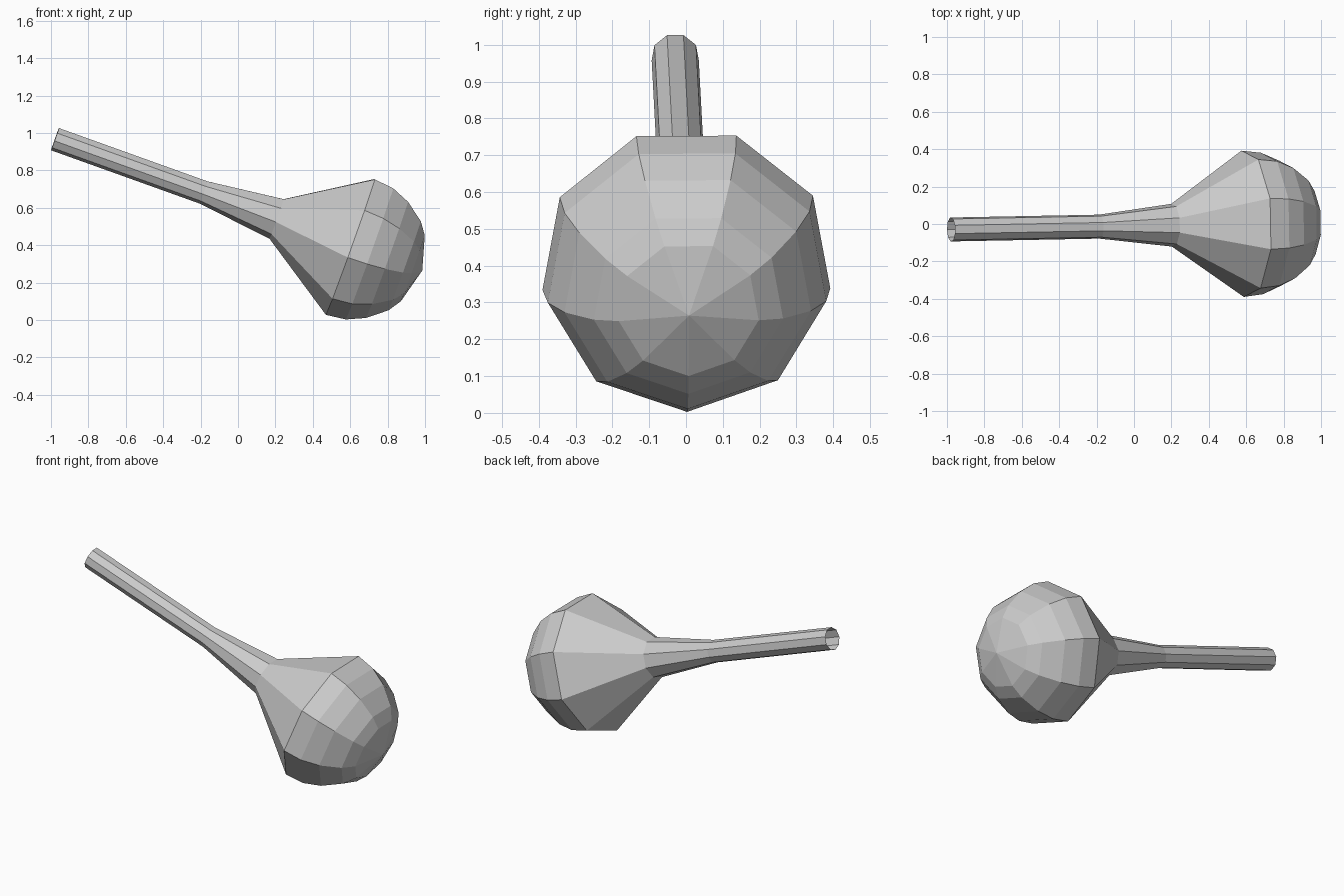
import bpy, bmesh
from math import sin, cos, pi
from mathutils import Vector

if "Cube" in bpy.data.objects:
    bpy.data.objects.remove(bpy.data.objects["Cube"])

SIDES = 9
# tilted centre line of the tool, and the frame around it
axis = Vector((0.9415, 0.018, -0.3377)).normalized()
down = Vector((-0.3377, 0, -0.9415))
down = (down - axis * down.dot(axis)).normalized()
side = axis.cross(down)
centre = Vector((0.604, 0.001, 0.401))

# (distance along axis, radius): open tube, flared neck, funnel, bulb
profile = [(-1.681, 0.065), (-0.836, 0.065), (-0.421, 0.116), (0, 0.397),
           (0.109, 0.384), (0.208, 0.340), (0.307, 0.261), (0.353, 0.193)]
pole_distance = 0.405

bm = bmesh.new()


def ring(distance, radius):
    return [bm.verts.new(centre + axis * distance
                         + (down * cos(2 * pi * i / SIDES)
                            + side * sin(2 * pi * i / SIDES)) * radius)
            for i in range(SIDES)]


# side walls
rings = [ring(d, r) for d, r in profile]
for a, b in zip(rings, rings[1:]):
    for i in range(SIDES):
        j = (i + 1) % SIDES
        bm.faces.new((a[i], a[j], b[j], b[i]))

# pointed fan closing the bulb
pole = bm.verts.new(centre + axis * pole_distance)
for i in range(SIDES):
    bm.faces.new((rings[-1][i], rings[-1][(i + 1) % SIDES], pole))

mesh = bpy.data.meshes.new("bulb_with_tube")
bm.to_mesh(mesh)
bm.free()
bpy.context.collection.objects.link(bpy.data.objects.new("bulb_with_tube", mesh))
